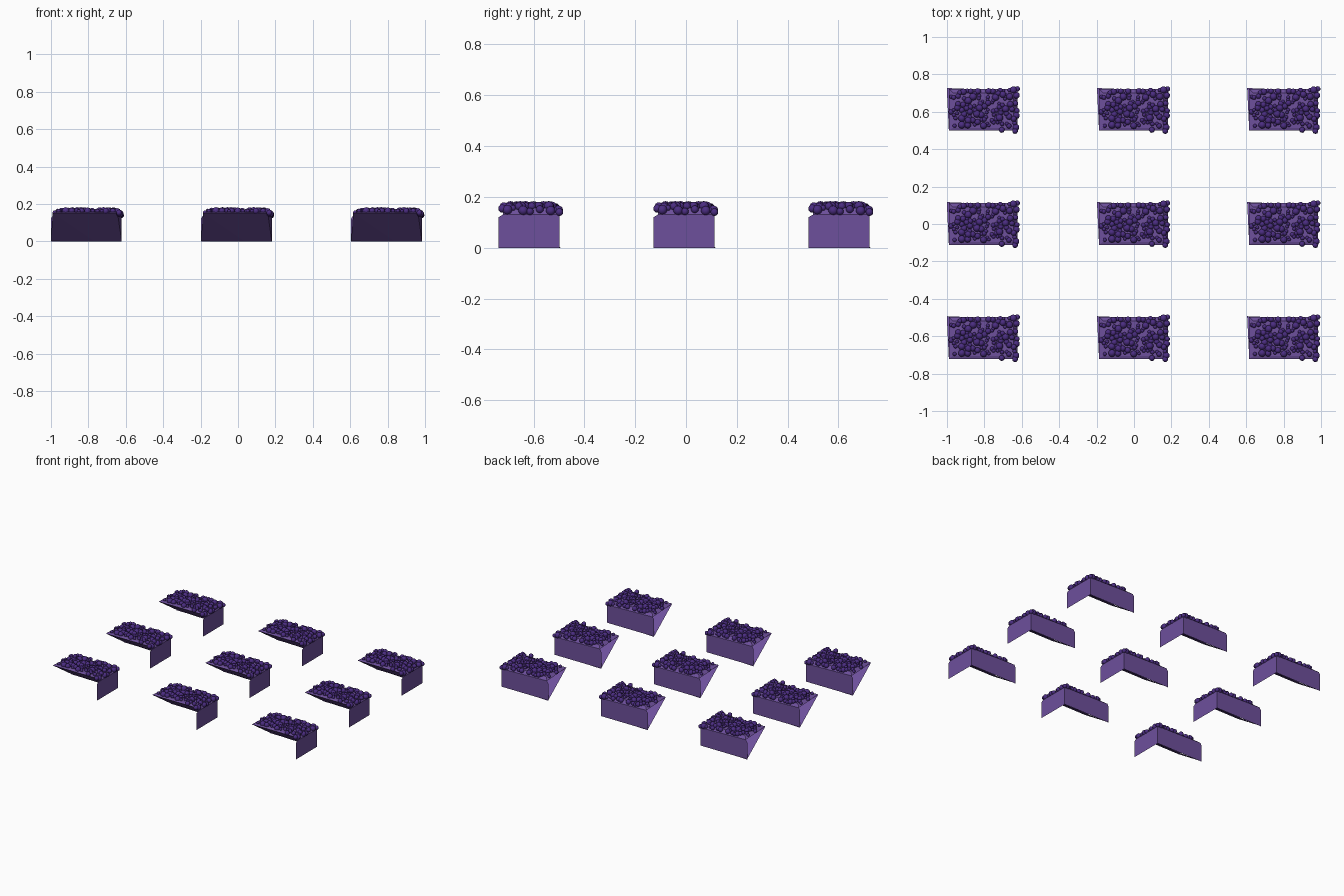
import bpy
import bmesh
import random
from mathutils import Vector

cube = bpy.data.objects.get("Cube")
if cube:
    bpy.data.objects.remove(cube, do_unlink=True)


def material(name, rgb):
    m = bpy.data.materials.new(name)
    m.use_nodes = True
    m.diffuse_color = (*rgb, 1)
    bsdf = next(n for n in m.node_tree.nodes if n.type == 'BSDF_PRINCIPLED')
    bsdf.inputs["Base Color"].default_value = (*rgb, 1)
    return m


PURPLE = material("purple sheet", (0.155, 0.08, 0.335))
VIOLET = material("dark violet bead", (0.07, 0.026, 0.22))

# Extents of one block
X0, X1, Y0, Y1 = -0.187, 0.181, -0.111, 0.113
TOP, EAVE, BEVEL = 0.157, 0.13, 0.022


def mesh_from(bm, name, mat):
    me = bpy.data.meshes.new(name)
    bm.to_mesh(me)
    bm.free()
    me.materials.append(mat)
    return me


def sheet(name, loops, outward):
    """Single-sided faces, each turned to face the outward direction."""
    bm = bmesh.new()
    for pts in loops:
        f = bm.faces.new([bm.verts.new(p) for p in pts])
        f.normal_update()
        if f.normal.dot(Vector(outward)) < 0:
            f.normal_flip()
    bmesh.ops.remove_doubles(bm, verts=bm.verts, dist=0.0001)
    return mesh_from(bm, name, PURPLE)


# Roof: flat centre with sloping borders, the front one nearly level
front_left, front_right = (X0, Y0, 0.152), (X1 - BEVEL, Y0, 0.152)
side_front, side_back, back_left = (X1, Y0, EAVE), (X1, Y1, EAVE), (X0, Y1, 0.14)
a, b, c, d = [(x, y, TOP) for x, y in ((X0 + BEVEL, Y0 + 0.015), (X1 - BEVEL, Y0 + 0.015),
                                       (X1 - BEVEL, Y1 - BEVEL), (X0 + BEVEL, Y1 - BEVEL))]
roof = sheet("roof", [(a, b, c, d), (front_left, front_right, b, a),
                      (front_right, side_front, b), (side_front, side_back, c, b),
                      (side_back, back_left, d, c), (back_left, front_left, a, d)], (0, 0, 1))

# Back and side walls, each with one clipped free corner
back_wall = sheet("back_wall", [[(-0.198, Y1, 0), (X1, Y1, 0), side_back,
                                 back_left, (-0.198, Y1, 0.122)]], (0, 1, 0))
side_wall = sheet("side_wall", [[(X1, -0.128, 0), (X1, Y1, 0), side_back,
                                 side_front, (X1, -0.128, 0.12)]], (1, 0, 0))

# Sloping underside from the front eave to the foot of the back wall, with one fold
fold = (0.035, Y1 - 0.006, 0)
underside = sheet("underside", [[front_left, (-0.198, Y1 + 0.004, 0), fold],
                                [front_left, fold, front_right],
                                [front_right, fold, (X1, Y1 - 0.001, 0)],
                                [front_right, (X1, Y1 - 0.001, 0), side_front]], (0, -0.5, -0.8))


def roof_height(x, y):
    drop = max(0, x - X1 + BEVEL, y - Y1 + BEVEL, X0 + BEVEL - x)
    return TOP - min(drop, BEVEL) * 1.1


# Beads scattered over the roof, denser towards the walled side
rng = random.Random(7)
beads = [(X1 - 0.002, Y1 - 0.001, 0.015), (X1 - 0.014, Y0 - 0.002, 0.016),
         (X1 - 0.085, Y0 + 0.004, 0.016)]
for attempt in range(6000):
    if len(beads) >= 105:
        break
    x = rng.uniform(X0 + 0.012, X1 - 0.001)
    y = rng.uniform(Y0 + (0.008 if x > 0.08 else 0.026), Y1 - 0.004)
    r = rng.uniform(0.009, 0.021)
    keep = 0.5 + 0.5 * (x - X0) / (X1 - X0)
    clear = all((x - p) ** 2 + (y - q) ** 2 > (0.55 * (r + s)) ** 2 for p, q, s in beads)
    if clear and rng.random() < keep:
        beads.append((x, y, r))

bm = bmesh.new()
for x, y, r in beads:
    ball = bmesh.ops.create_uvsphere(bm, u_segments=10, v_segments=7, radius=r)
    z = min(roof_height(x, y) + 0.006, 0.185 - r)
    bmesh.ops.translate(bm, verts=ball["verts"], vec=(x, y, z))
for f in bm.faces:
    f.smooth = True
bead_mesh = mesh_from(bm, "beads", VIOLET)

# Three by three grid of identical blocks
for row in range(3):
    for col in range(3):
        for me in (roof, back_wall, side_wall, underside, bead_mesh):
            ob = bpy.data.objects.new(f"{me.name}_{row + 1}_{col + 1}", me)
            ob.location = ((col - 1) * 0.803, (row - 1) * 0.61, 0)
            bpy.context.collection.objects.link(ob)
